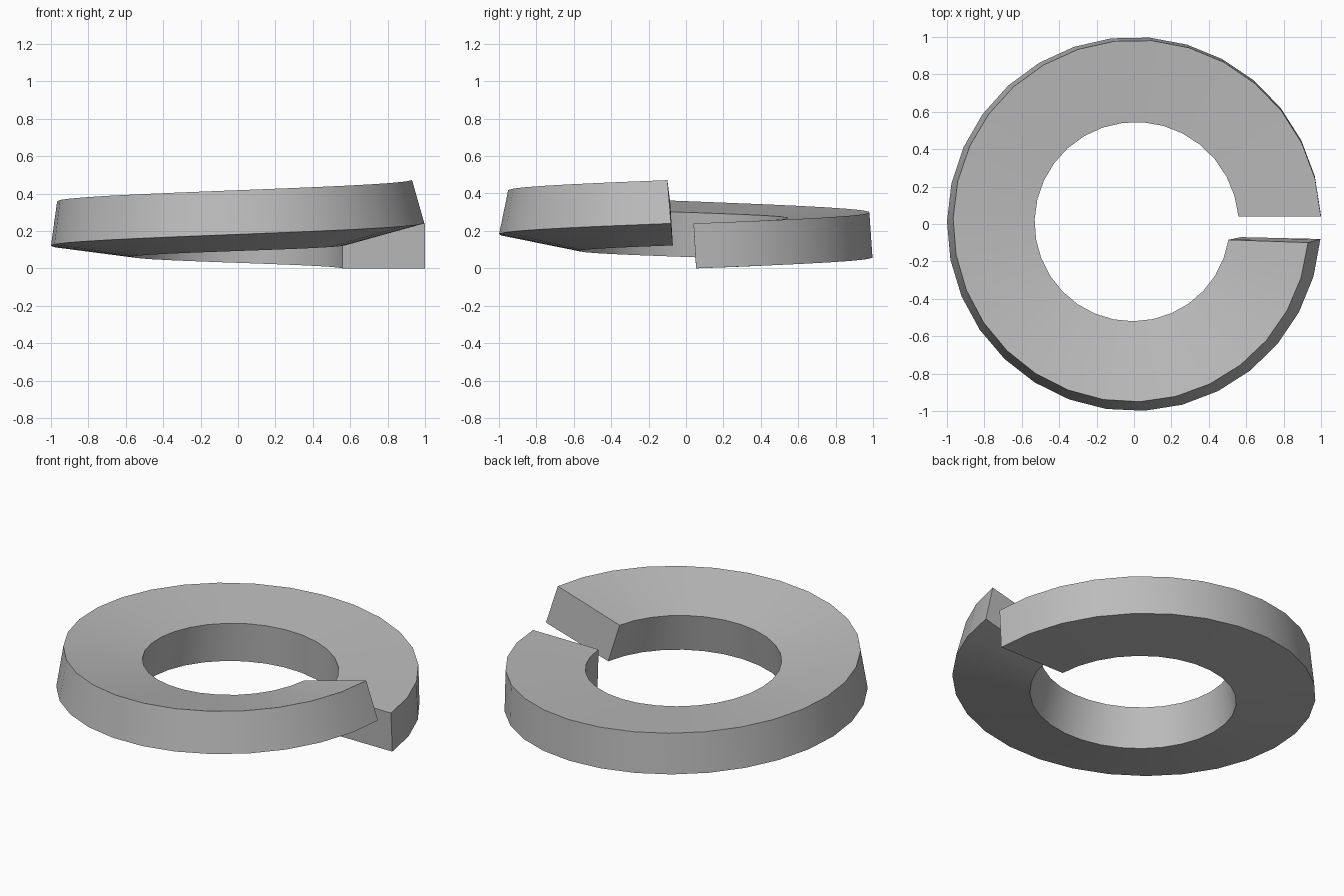
import bpy, bmesh
from math import sin, cos, radians

cube = bpy.data.objects.get("Cube")
if cube:
    bpy.data.objects.remove(cube, do_unlink=True)

STEPS = 30
WIDTH, THICK = 0.44, 0.24
RISE, TWIST = 0.24, radians(15.5)

# Corners of the square wire: across, up, start angle, end angle.
# The differing angles keep the split ends square to the coil.
CORNERS = [
    (0, 0, 3.1, 355.4),
    (0, THICK, 2.3, 353.9),
    (WIDTH, THICK, 4.1, 350.5),
    (WIDTH, 0, 5.5, 353.0),
]


def coil_point(corner, t):
    """Wire corner at fraction t of the coil, twisting as it climbs."""
    across, up, start, end = corner
    angle = radians(start + (end - start) * t)
    tilt = TWIST * t
    radius = 1 - across * cos(tilt) - up * sin(tilt)
    height = RISE * t - across * sin(tilt) + up * cos(tilt)
    return radius * cos(angle), radius * sin(angle), height


# Steel
steel = bpy.data.materials.new("grey steel")
steel.use_nodes = True
colour = (0.5, 0.5, 0.5, 1)
steel.diffuse_color = colour
steel.node_tree.nodes["Principled BSDF"].inputs["Base Color"].default_value = colour

# Split washer: twisted square wire wound through almost one turn
bm = bmesh.new()
rings = [[bm.verts.new(coil_point(c, i / STEPS)) for c in CORNERS]
         for i in range(STEPS + 1)]
for a, b in zip(rings, rings[1:]):
    for j in range(4):
        k = (j + 1) % 4
        bm.faces.new((a[j], a[k], b[k], b[j]))
bm.faces.new(rings[0])
bm.faces.new(rings[-1])
bmesh.ops.recalc_face_normals(bm, faces=bm.faces)

# Rest the washer on the ground
lowest = min(v.co.z for v in bm.verts)
bmesh.ops.translate(bm, verts=bm.verts, vec=(0, 0, -lowest))

mesh = bpy.data.meshes.new("split_washer")
bm.to_mesh(mesh)
bm.free()
mesh.materials.append(steel)
washer = bpy.data.objects.new("split_washer", mesh)
bpy.context.collection.objects.link(washer)

# Smooth along the coil, sharp at the wire edges
bpy.context.view_layer.objects.active = washer
washer.select_set(True)
bpy.ops.object.shade_smooth_by_angle(angle=radians(30))
